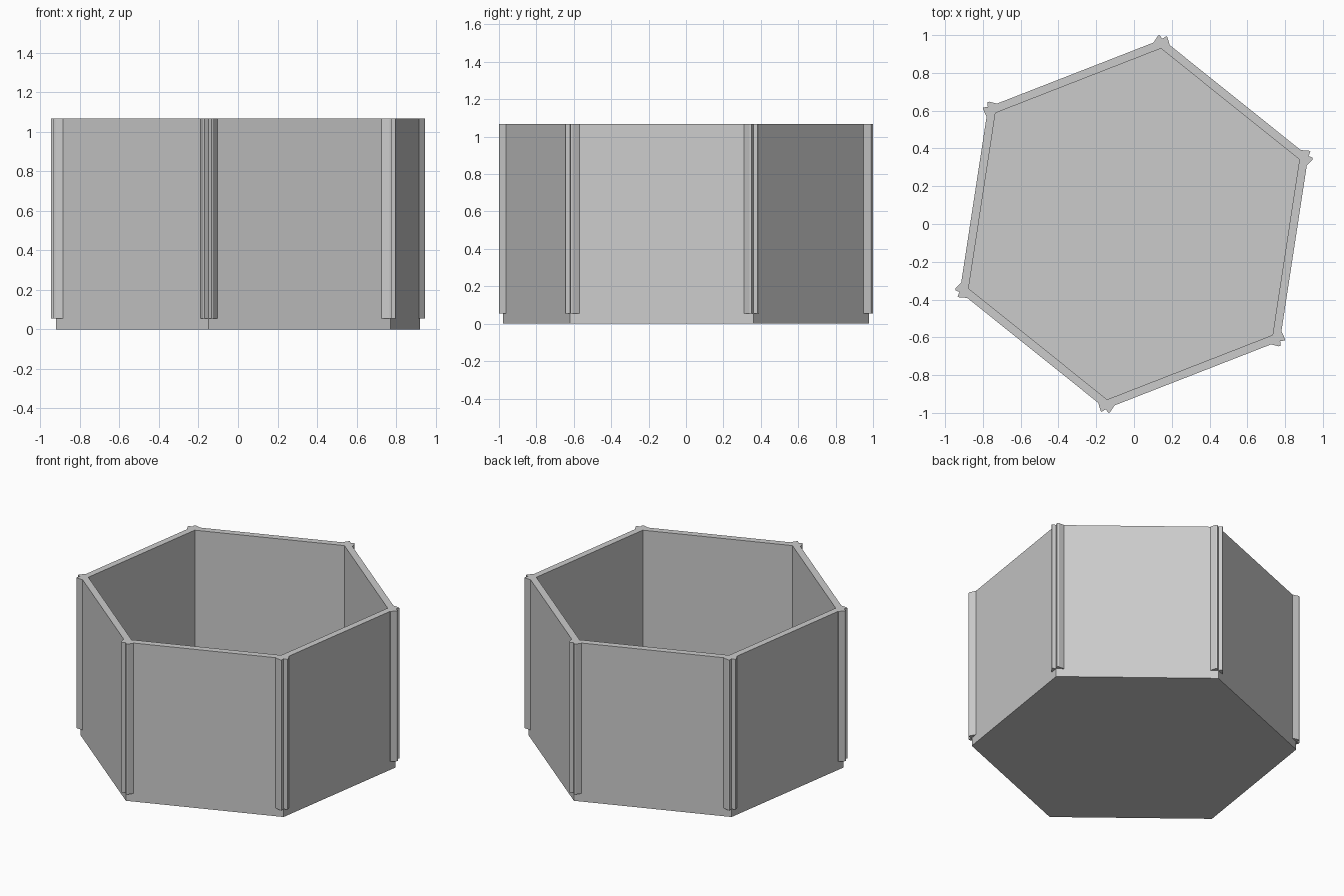
import bpy, bmesh
from math import radians, cos, sin

if "Cube" in bpy.data.objects:
    bpy.data.objects.remove(bpy.data.objects["Cube"])

START = radians(21.3)      # direction of the first corner
R_OUT, R_IN = 0.99, 0.94
H, FLOOR = 1.067, 0.055


def make_object(name, bm):
    bmesh.ops.recalc_face_normals(bm, faces=bm.faces)
    mesh = bpy.data.meshes.new(name)
    bm.to_mesh(mesh)
    bm.free()
    obj = bpy.data.objects.new(name, mesh)
    bpy.context.collection.objects.link(obj)
    return obj


def ring(bm, radius, z):
    angles = [START + radians(60 * i) for i in range(6)]
    return [bm.verts.new((radius * cos(a), radius * sin(a), z)) for a in angles]


def bridge(bm, a, b):
    n = len(a)
    for i in range(n):
        j = (i + 1) % n
        bm.faces.new((a[i], a[j], b[j], b[i]))


# Hollow six-sided cup with a closed bottom
bm = bmesh.new()
rings = [ring(bm, R_OUT, 0), ring(bm, R_OUT, H), ring(bm, R_IN, H), ring(bm, R_IN, FLOOR)]
for lower, upper in zip(rings, rings[1:]):
    bridge(bm, lower, upper)
bm.faces.new(rings[0])
bm.faces.new(rings[-1])
make_object("hexagonal_cup", bm)

# Notched corner ribs: (radial, sideways) half profile, mirrored
half = [(0.9665, 0.043), (1.003, 0.026), (1.009, 0.018)]
profile = half + [(0.992, 0.0)] + [(u, -v) for u, v in reversed(half)] + [(0.955, 0.0)]
for k in range(6):
    a = START + radians(60 * k)
    bm = bmesh.new()
    loops = [[bm.verts.new((u * cos(a) - v * sin(a), u * sin(a) + v * cos(a), z))
              for u, v in profile] for z in (FLOOR, H)]
    bridge(bm, *loops)
    for loop in loops:
        bm.faces.new(loop)
    make_object(f"corner_rib_{k + 1}", bm)
